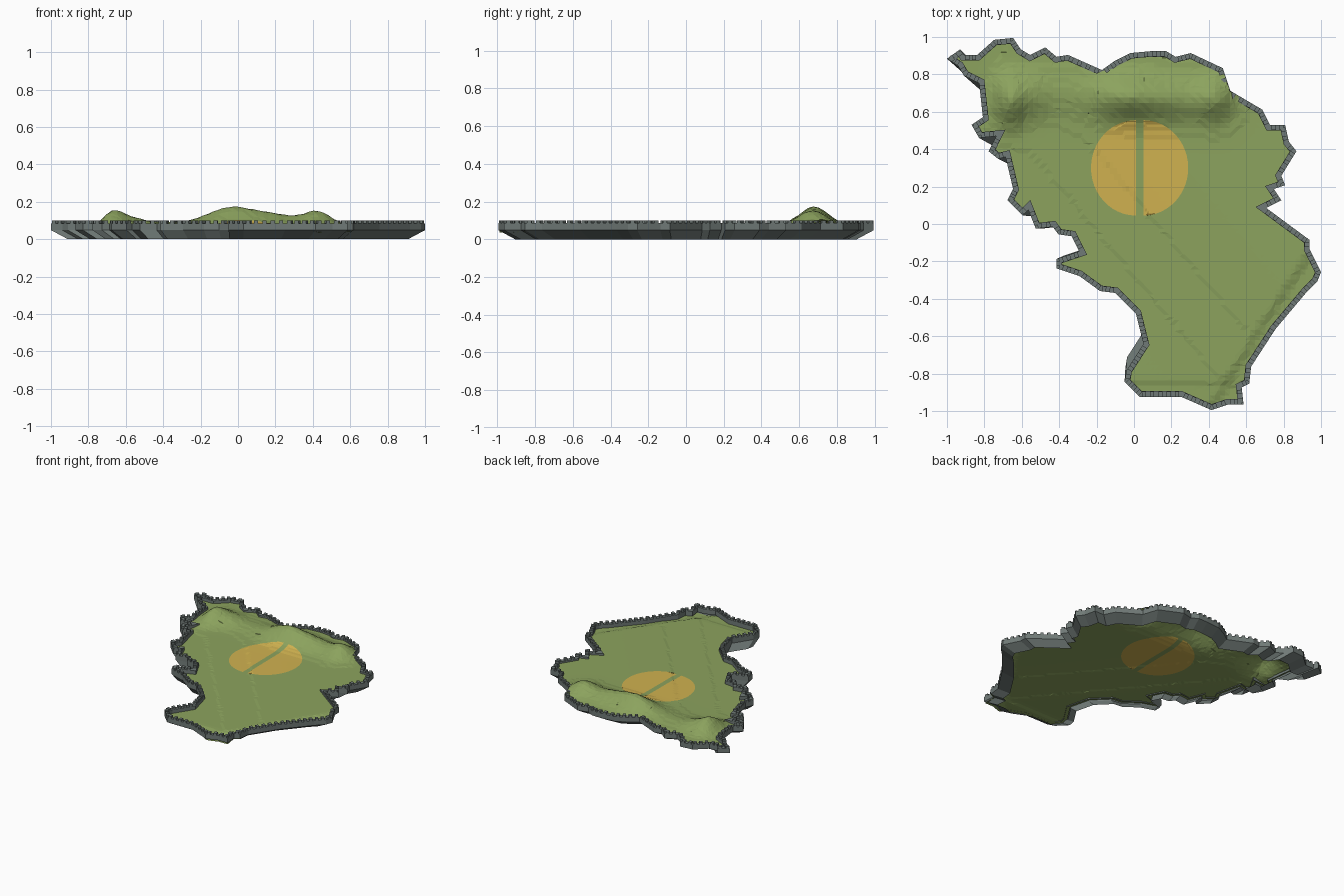
import bpy, bmesh, math
from mathutils import Vector

if "Cube" in bpy.data.objects:
    bpy.data.objects.remove(bpy.data.objects["Cube"])

# Island outline seen from above, clockwise, in hundredths
OUT = [(-99,88),(-92,93),(-90,90),(-83,90),(-74,98),(-64,99),(-60,93),(-55,90),(-47,94),(-41,89),
       (-35,90),(-17,82),(-10,87),(-2,91),(9,92),(17,92),(22,89),(30,91),(47,83),(51,71),(68,61),
       (72,53),(80,53),(82,44),(86,39),(78,26),(80,21),(74,19),(78,13),(70,9),(93,-8),(93,-13),
       (99,-25),(97,-30),(91,-36),(75,-55),(62,-75),(61,-84),(57,-86),(58,-95),(50,-95),(41,-98),
       (25,-91),(3,-91),(-5,-83),(-4,-77),(5,-63),(1,-47),(-10,-36),(-18,-35),(-29,-27),(-41,-23),
       (-41,-18),(-29,-14),(-33,-6),(-40,-5),(-43,-1),(-52,-2),(-56,8),(-59,5),(-67,13),(-64,19),
       (-68,36),(-72,35),(-77,39),(-73,47),(-82,46),(-86,53),(-80,57),(-82,75),(-90,79),(-93,84)]
P = [Vector((x * 0.0101, y * 0.0101 - 0.005)) for x, y in OUT]
N = len(P)


def material(name, rgb):
    m = bpy.data.materials.new(name)
    lin = [(c / 255 / 12.92 if c < 10 else ((c / 255 + 0.055) / 1.055) ** 2.4) for c in rgb]
    m.diffuse_color = (*lin, 1)
    m.use_nodes = True
    m.node_tree.nodes["Principled BSDF"].inputs["Base Color"].default_value = m.diffuse_color
    return m


GREEN = material("meadow green", (140, 163, 94))
YELLOW = material("sand yellow", (208, 178, 80))
GREY = material("stone grey", (112, 122, 119))


def add_object(name, bm, mat):
    me = bpy.data.meshes.new(name)
    bm.to_mesh(me)
    bm.free()
    me.materials.append(mat)
    ob = bpy.data.objects.new(name, me)
    bpy.context.collection.objects.link(ob)
    return ob


def right(d):
    return Vector((d.y, -d.x))


def inset(dist):
    """Outline moved inward with limited mitres."""
    res = []
    for i in range(N):
        a = right((P[i] - P[i - 1]).normalized())
        b = right((P[(i + 1) % N] - P[i]).normalized())
        m = a + b
        m = m.normalized() if m.length > 0.1 else a
        res.append(P[i] + m * dist / max(m.dot(a), 0.5))
    return res


def smooth(a, b, t):
    t = min(max((t - a) / (b - a), 0), 1)
    return t * t * (3 - 2 * t)


# Hills: x, y, height, x spread, y spread
HILLS = [(-0.04, 0.68, 0.095, 0.13, 0.078), (0.43, 0.67, 0.068, 0.07, 0.075),
         (0.22, 0.67, 0.050, 0.12, 0.075), (-0.67, 0.66, 0.080, 0.055, 0.09),
         (-0.56, 0.69, 0.040, 0.07, 0.08), (-0.38, 0.70, 0.018, 0.12, 0.08)]


def height(x, y):
    # plain sinks to the south-west, with a drop along the south-east and south edges
    z = 0.056 + 0.016 * smooth(-0.35, 0.35, 0.6 * x + 0.5 * y)
    d = (0.84 * (x - 0.89) - 0.54 * (y + 0.27))
    z -= 0.014 * smooth(-0.05, 0.01, d)
    z -= 0.008 * smooth(-0.82, -0.88, y) if y < -0.82 else 0
    for hx, hy, h, sx, sy in HILLS:
        z += h * math.exp(-0.5 * (((x - hx) / sx) ** 2 + ((y - hy) / sy) ** 2))
    # light terracing
    q = round(z / 0.007) * 0.007
    return 0.5 * z + 0.5 * q


# Terrain: filled outline cut into a fine grid and raised
bm = bmesh.new()
vs = [bm.verts.new((p.x, p.y, 0)) for p in inset(0.003)]
es = [bm.edges.new((vs[i], vs[(i + 1) % N])) for i in range(N)]
bmesh.ops.triangle_fill(bm, edges=es, use_beauty=True, normal=(0, 0, 1))
STEP = 0.027
for axis in ((1, 0, 0), (0, 1, 0)):
    for k in range(-37, 38):
        bmesh.ops.bisect_plane(bm, geom=bm.verts[:] + bm.edges[:] + bm.faces[:], dist=1e-6,
                               plane_co=Vector(axis) * (k * STEP), plane_no=axis)
bmesh.ops.triangulate(bm, faces=bm.faces[:])
for f in bm.faces:
    f.normal_update()
    if f.normal.z < 0:
        f.normal_flip()
for v in bm.verts:
    v.co.z = height(v.co.x, v.co.y)
add_object("terrain", bm, GREEN)

# Sand patches: two half discs draped on both sides of the terrain
for side, name in ((-1, "sand_patch_left"), (1, "sand_patch_right")):
    bm = bmesh.new()
    for lift, flip in ((0.003, False), (-0.003, True)):
        rows = []
        for j in range(25):
            a = math.radians(-88 + 176 * j / 24)
            w, y = 0.24 * math.cos(a), 0.30 + 0.255 * math.sin(a)
            row = []
            for i in range(13):
                x = 0.03 + side * (0.02 + w * i / 12)
                row.append(bm.verts.new((x, y, height(x, y) + lift)))
            rows.append(row)
        for j in range(24):
            for i in range(12):
                q = [rows[j][i], rows[j][i + 1], rows[j + 1][i + 1], rows[j + 1][i]]
                bm.faces.new(q[::-1] if (side < 0) != flip else q)
    add_object(name, bm, YELLOW)

# Rim wall with the sloping skirt below
TOP, MID = 0.085, 0.048
inner = inset(0.03)
bm = bmesh.new()
rings = [[(p * 0.91).to_3d() for p in P]]
rings += [[Vector((p.x, p.y, z)) for p in ps] for ps, z in ((P, MID), (P, TOP), (inner, TOP), (inner, MID))]
rings = [[bm.verts.new(c) for c in r] for r in rings]
for a, b in zip(rings, rings[1:]):
    for i in range(N):
        j = (i + 1) % N
        bm.faces.new((a[j], a[i], b[i], b[j]))
add_object("rim_wall", bm, GREY)

# Battlement blocks along the top of the rim
bm = bmesh.new()
for i in range(N):
    a, b = P[i], P[(i + 1) % N]
    d = (b - a).normalized()
    n = right(d)
    count = max(1, round((b - a).length / 0.045))
    for k in range(count):
        c = a.lerp(b, (k + 0.5) / count)
        low, high = [[bm.verts.new((*(c + d * u + n * w), z)) for u, w in
                      ((-0.011, 0), (0.011, 0), (0.011, 0.028), (-0.011, 0.028))] for z in (TOP, 0.1)]
        bm.faces.new(high)
        for s in range(4):
            t = (s + 1) % 4
            bm.faces.new((low[s], low[t], high[t], high[s]))
bmesh.ops.recalc_face_normals(bm, faces=bm.faces[:])
add_object("battlements", bm, GREY)
